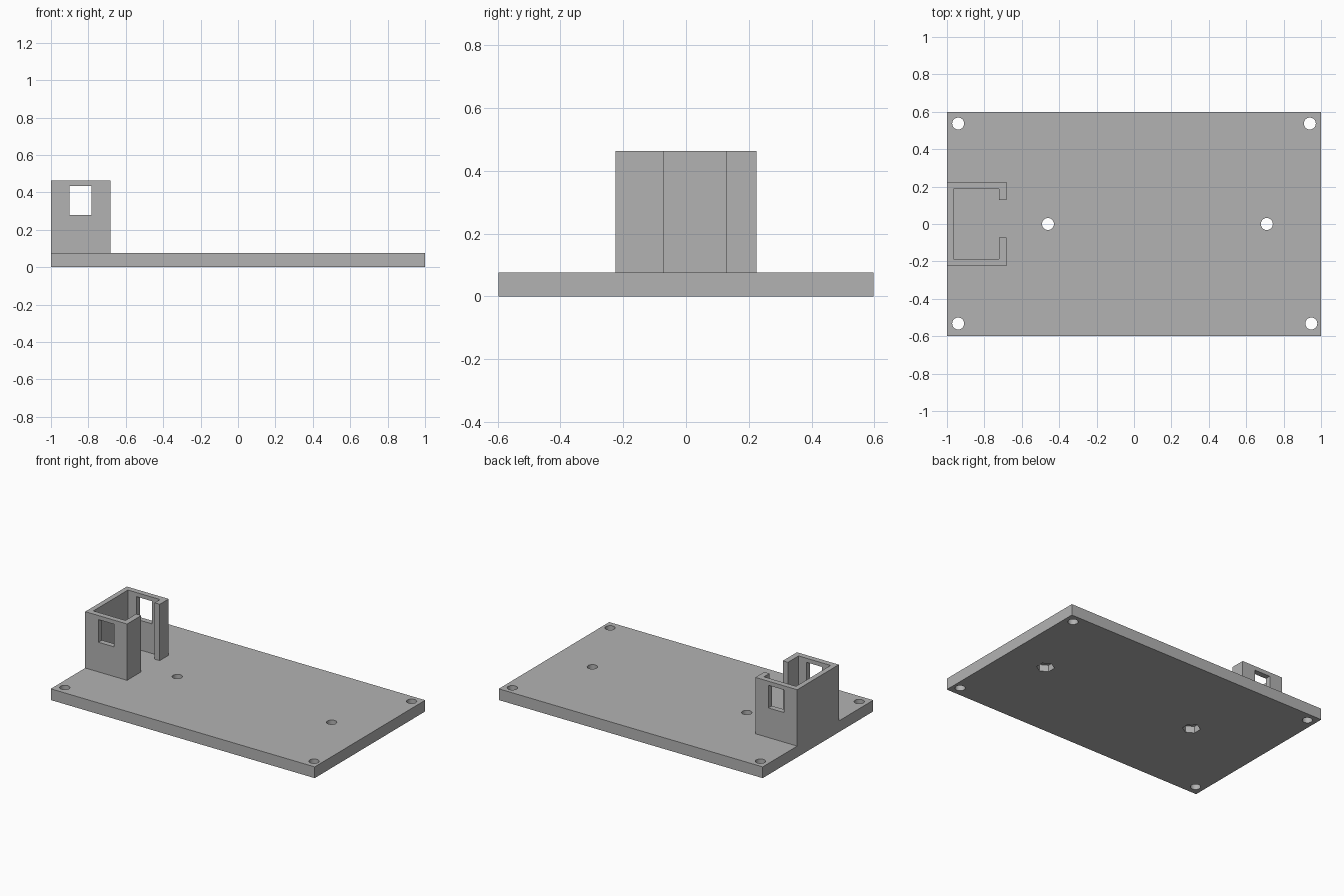
import bpy
import bmesh
from mathutils import Matrix, Vector
from math import pi

if "Cube" in bpy.data.objects:
    bpy.data.objects.remove(bpy.data.objects["Cube"])

GREY = (0.45, 0.45, 0.45, 1)
mat = bpy.data.materials.new("plain_grey")
mat.use_nodes = True
mat.diffuse_color = GREY
mat.node_tree.nodes["Principled BSDF"].inputs["Base Color"].default_value = GREY

HALF_Y = 0.598
TOP = 0.077       # plate thickness
TOWER_TOP = 0.463
HOLE_R = 0.032


def finish(name, bm):
    bmesh.ops.recalc_face_normals(bm, faces=bm.faces)
    mesh = bpy.data.meshes.new(name)
    bm.to_mesh(mesh)
    bm.free()
    mesh.materials.append(mat)
    obj = bpy.data.objects.new(name, mesh)
    bpy.context.collection.objects.link(obj)
    return obj


def box(name, lo, hi):
    lo, hi = Vector(lo), Vector(hi)
    bm = bmesh.new()
    bmesh.ops.create_cube(bm, size=1, matrix=Matrix.Translation((lo + hi) / 2)
                          @ Matrix.Diagonal((hi - lo).to_4d()))
    return finish(name, bm)


def prism(name, x, y, z0, z1, radius, sides, turn=0):
    bm = bmesh.new()
    bmesh.ops.create_cone(bm, cap_ends=True, segments=sides, radius1=radius,
                          radius2=radius, depth=z1 - z0,
                          matrix=Matrix.Translation((x, y, (z0 + z1) / 2))
                          @ Matrix.Rotation(turn, 4, "Z"))
    return finish(name, bm)


def cut(target, cutter):
    """Subtract the cutter, bake the result and drop the cutter."""
    cutter.hide_render = True
    mod = target.modifiers.new("cut", "BOOLEAN")
    mod.operation = "DIFFERENCE"
    mod.solver = "EXACT"
    mod.object = cutter
    bpy.context.view_layer.objects.active = target
    bpy.ops.object.modifier_apply(modifier=mod.name)
    bpy.data.objects.remove(cutter)


# Base plate with corner screw holes
plate = box("base_plate", (-1, -HALF_Y, 0), (1, HALF_Y, TOP))
corners = [(-0.94, 0.537), (0.94, 0.537), (-0.94, -0.532), (0.948, -0.532)]
centre_holes = [(-0.46, 0), (0.71, 0)]
for x, y in corners + centre_holes:
    cut(plate, prism("hole_cutter", x, y, -0.1, 0.2, HOLE_R, 32))

# Hexagonal nut pockets under the two centre holes
for x, y in centre_holes:
    cut(plate, prism("nut_cutter", x, y, -0.1, 0.045, 0.056, 6))
    # create_cone starts its corners on the y axis

# Open-topped holder: shell, off-centre slot, windows through both sides
holder = box("holder", (-1, -0.225, TOP), (-0.683, 0.225, TOWER_TOP))
cut(holder, box("cavity_cutter", (-0.965, -0.187, 0), (-0.722, 0.187, 1)))
cut(holder, box("slot_cutter", (-0.8, -0.072, 0), (-0.6, 0.128, 1)))
cut(holder, box("window_cutter", (-0.9, -0.4, 0.28), (-0.783, 0.4, 0.435)))

# Smooth round holes, sharp everywhere else
for obj in (plate, holder):
    bpy.ops.object.select_all(action="DESELECT")
    obj.select_set(True)
    bpy.context.view_layer.objects.active = obj
    bpy.ops.object.shade_smooth_by_angle(angle=pi / 6)
